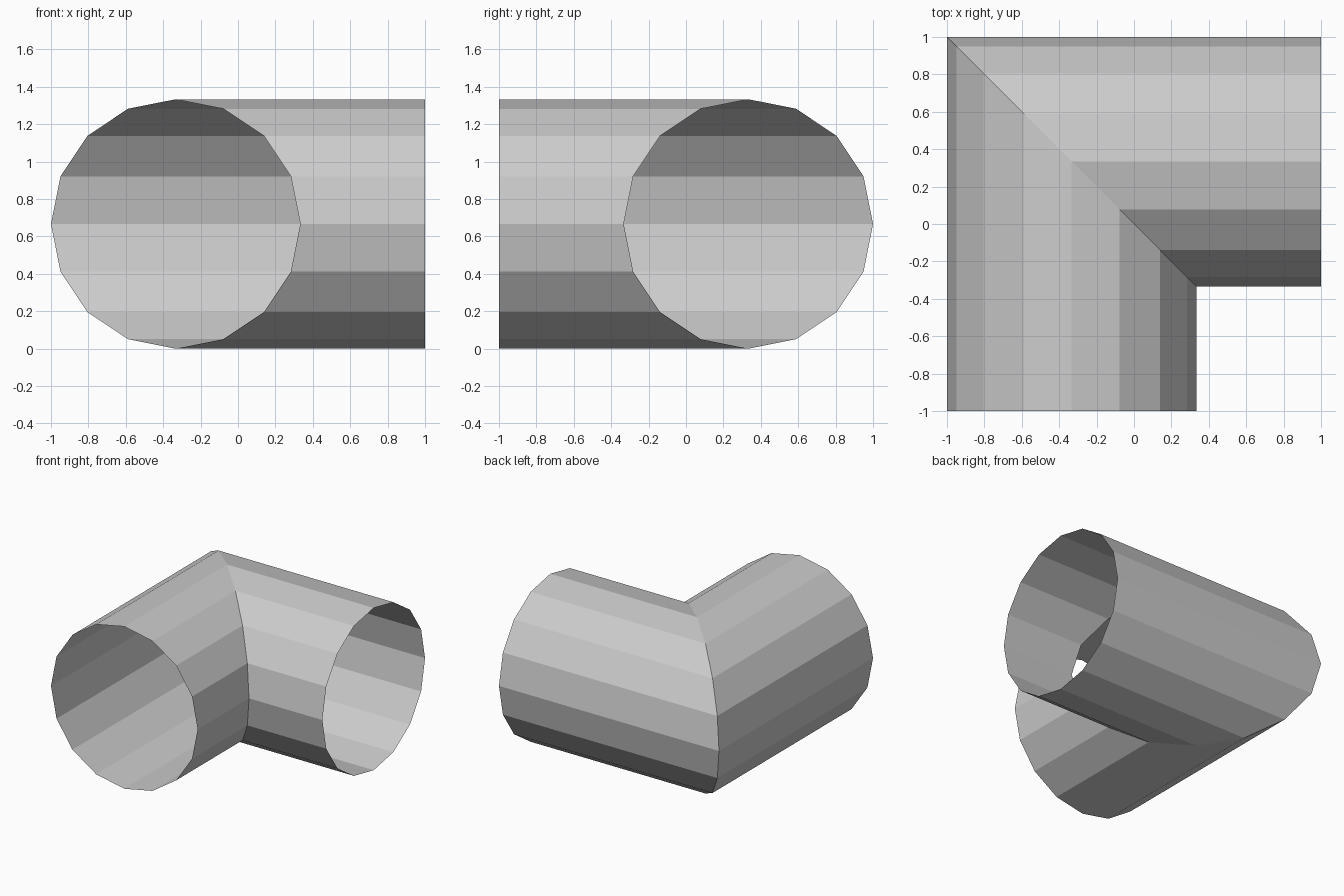
import bpy, bmesh
from math import cos, sin, tau

if "Cube" in bpy.data.objects:
    bpy.data.objects.remove(bpy.data.objects["Cube"])

SIDES, R = 16, 2 / 3

bm = bmesh.new()


def ring(place):
    """Sixteen-sided ring; place maps the sideways offset to (x, y)."""
    verts = []
    for i in range(SIDES):
        a = tau * i / SIDES
        x, y = place(-1 / 3 + R * cos(a))
        verts.append(bm.verts.new((x, y, R + R * sin(a))))
    return verts


# Front opening, 45-degree mitre, right opening
rings = [
    ring(lambda s: (s, -1)),
    ring(lambda s: (s, -s)),
    ring(lambda s: (1, -s)),
]

# Open tube walls between neighbouring rings
for a, b in zip(rings, rings[1:]):
    for i in range(SIDES):
        j = (i + 1) % SIDES
        bm.faces.new((a[i], a[j], b[j], b[i]))

# Face the walls outward
bm.normal_update()
face = max(bm.faces, key=lambda f: f.calc_center_median().z)
if face.normal.z < 0:
    bmesh.ops.reverse_faces(bm, faces=bm.faces[:])

mesh = bpy.data.meshes.new("pipe_elbow")
bm.to_mesh(mesh)
bm.free()
bpy.context.collection.objects.link(bpy.data.objects.new("pipe_elbow", mesh))
